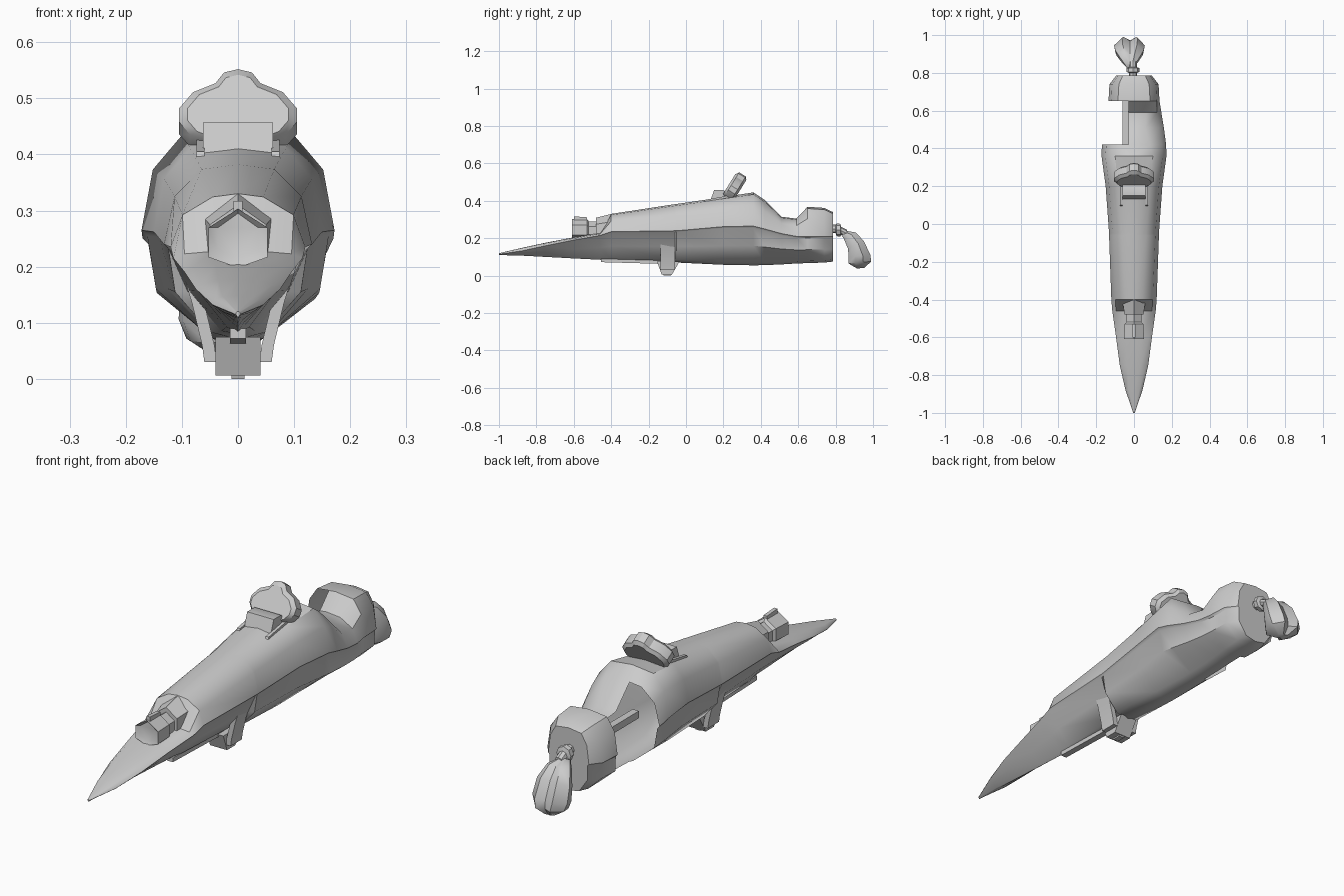
import bpy, bmesh, math
from mathutils import Vector, Matrix

if "Cube" in bpy.data.objects:
    bpy.data.objects.remove(bpy.data.objects["Cube"])

grey = bpy.data.materials.new("light grey")
grey.diffuse_color = (0.6, 0.6, 0.6, 1)
grey.use_nodes = True
grey.node_tree.nodes["Principled BSDF"].inputs["Base Color"].default_value = grey.diffuse_color


def finish(name, bm, angle=35):
    bmesh.ops.remove_doubles(bm, verts=bm.verts, dist=0.0005)
    bmesh.ops.recalc_face_normals(bm, faces=bm.faces)
    me = bpy.data.meshes.new(name)
    bm.to_mesh(me)
    bm.free()
    me.materials.append(grey)
    ob = bpy.data.objects.new(name, me)
    bpy.context.collection.objects.link(ob)
    bpy.context.view_layer.objects.active = ob
    ob.select_set(True)
    bpy.ops.object.shade_smooth_by_angle(angle=math.radians(angle))
    ob.select_set(False)
    return ob


def loft(rings, caps=True):
    """Skin a list of equal closed rings."""
    bm = bmesh.new()
    vs = [[bm.verts.new(p) for p in r] for r in rings]
    n = len(vs[0])
    for a, b in zip(vs, vs[1:]):
        for i in range(n):
            j = (i + 1) % n
            bm.faces.new((a[i], a[j], b[j], b[i]))
    if caps:
        bm.faces.new(vs[0])
        bm.faces.new(vs[-1])
    return bm


def prism(name, pts, x0, x1, angle=35):
    """Side profile (y, z) extruded across x."""
    return finish(name, loft([[(x, y, z) for y, z in pts] for x in (x0, x1)]), angle)


# Hull: y, top z, top half width, half width, widest z, bottom z, bottom half width, lower fullness
stations = [
    (-1.0, .12, .002, .004, .115, .11, .002, .6),
    (-.88, .148, .028, .045, .132, .107, .005, .6),
    (-.75, .176, .035, .075, .16, .1, .008, .55),
    (-.6, .205, .04, .095, .19, .092, .01, .55),
    (-.46, .228, .045, .115, .215, .085, .012, .55),
    (-.40, .33, .045, .12, .235, .08, .02, .6),
    (-.06, .382, .065, .132, .24, .072, .03, .68),
    (-.05, .383, .065, .132, .24, .07, .05, .85),
    (.2, .42, .085, .15, .262, .058, .05, .83),
    (.36, .445, .10, .172, .265, .055, .045, .85),
    (.42, .405, .085, .17, .25, .056, .045, .85),
    (.51, .315, .06, .158, .225, .06, .045, .87),
    (.59, .305, .065, .145, .21, .065, .05, .9),
    (.65, .368, .085, .135, .21, .067, .055, .92),
    (.74, .362, .08, .13, .21, .07, .06, .93),
    (.785, .34, .06, .095, .21, .075, .05, .93),
]


def ring(y, zt, wt, w, zm, zb, wb, lf):
    h = [(0, zt), (wt, zt - .06 * (zt - zm)), (wt + .72 * (w - wt), zm + .6 * (zt - zm)),
         (w, zm), (w * .94, zm - .01 * w / .17), (w * lf, zm + .5 * (zb - zm)),
         (wb, zb + .08 * (zm - zb)), (0, zb)]
    return [(x, y, z) for x, z in h] + [(-x, y, z) for x, z in h[-2:0:-1]]


bm = loft([ring(*s) for s in stations])
# open bay on the left flank, behind the hump
bay = [f for f in bm.faces if .4 < f.calc_center_median().y < .65]
geom = list({v for f in bay for v in f.verts}) + list({e for f in bay for e in f.edges}) + bay
bmesh.ops.bisect_plane(bm, geom=geom, plane_co=(-.03, 0, 0), plane_no=(1, 0, 0))
gone = [f for f in bm.faces if .4 < f.calc_center_median().y < .65 and f.calc_center_median().x < -.03]
bmesh.ops.delete(bm, geom=gone, context='FACES')
finish("hull", bm, 40)

# Strut across the open bay
prism("bay_strut", [(.40, .25), (.66, .25), (.66, .28), (.40, .28)], -.06, -.03)

# Nose lamp: six-sided housing, sleeve and top fin
def hexring(y, w, zb, zt):
    h = zt - zb
    return [(0, y, zt), (w, y, zb + .68 * h), (w, y, zb + .18 * h),
            (0, y, zb), (-w, y, zb + .18 * h), (-w, y, zb + .68 * h)]


finish("lamp", loft([hexring(-.60, .036, .215, .295), hexring(-.61, .053, .198, .303),
                     hexring(-.53, .05, .2, .303), hexring(-.52, .04, .205, .29),
                     hexring(-.47, .04, .205, .29)]))
finish("lamp_sleeve", loft([hexring(-.48, .05, .2, .31), hexring(-.40, .062, .2, .33)]))
prism("lamp_fin", [(-.60, .295), (-.60, .317), (-.53, .312), (-.53, .295)], -.008, .008)

# Instrument screen
prism("screen", [(.13, .40), (.15, .457), (.20, .457), (.24, .43), (.22, .395)], -.062, .062)
for s in (-1, 1):
    prism("screen_side", [(.09, .385), (.10, .405), (.24, .43), (.24, .40)],
          s * .06, s * .074)

# Tilted back rest with a lobed outline
half = [(0, .552), (.025, .546), (.04, .527), (.08, .511), (.105, .482), (.105, .458),
        (.085, .435), (.06, .425), (0, .435)]
outline = half + [(-x, z) for x, z in half[-2:0:-1]]


def rest(dy, dz, k=1.0):
    return [(x * k, .215 + (.48 + (z - .48) * k - .44) * .62 + dy, .48 + (z - .48) * k + dz)
            for x, z in outline]


finish("back_rest", loft([rest(-.015, .0, .86), rest(0, 0), rest(.035, -.022), rest(.045, -.03, .85)]), 30)
prism("back_rest_post", [(.19, .40), (.22, .46), (.26, .45), (.28, .41)], -.045, .045)

# Underside landing block with keel, struts and strip
prism("landing_block", [(-.155, .075), (-.13, .006), (-.075, .006), (-.035, .075)], -.04, .04, 20)
prism("landing_keel", [(-.14, .07), (-.12, .0), (-.08, .0), (-.06, .07)], -.012, .012, 20)
prism("belly_strip", [(-.455, .072), (-.455, .09), (-.1, .08), (-.1, .062)], -.014, .014)
for s in (-1, 1):
    finish("landing_strut", loft([
        [(s * (x + dx), y, z) for x, y in ((0, -.135), (.022, -.135), (.022, -.06), (0, -.06))]
        for dx, z in ((.038, .03), (.042, .06), (.06, .135), (.08, .2))]))

# Tail joint
def disc(y, r, z):
    return [(r * math.cos(a * math.pi / 4) - .005, y, z + r * math.sin(a * math.pi / 4)) for a in range(8)]


finish("tail_joint", loft([disc(.78, .022, .25), disc(.80, .022, .25), disc(.805, .034, .245),
                           disc(.825, .034, .243), disc(.83, .02, .24), disc(.86, .02, .225)]), 40)

# Twin tail petals: centre y, centre z, thickness along y, width
spine = [(.835, .235, .012, .012), (.875, .215, .032, .028), (.908, .165, .042, .04),
         (.928, .105, .058, .043), (.930, .07, .06, .036), (.935, .04, .02, .012)]
for s, x0, k in ((-1, -.02, 1.0), (1, -.02, .9)):
    rings = []
    for i, (y, z, t, w) in enumerate(spine):
        c = x0 + s * w * k
        tilt = .5 if i < 3 else .1
        rings.append([(c + w * k * a, y + t * b, z + t * b * tilt)
                      for a, b in ((-s, .7), (0, 1), (s, .3), (s * .8, -.4), (0, -1), (-s, -.6))])
    finish("tail_petal", loft(rings), 40)
